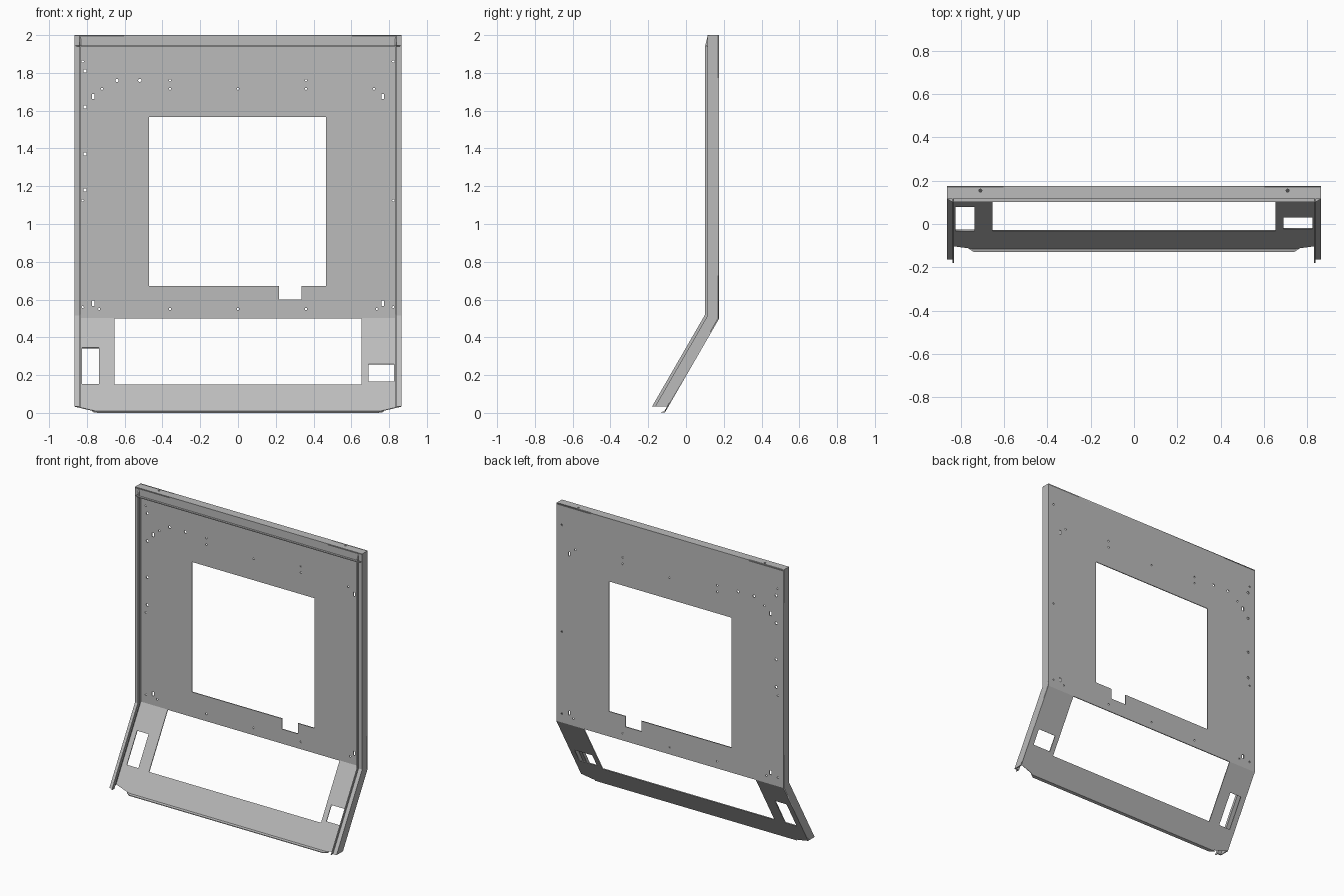
import bpy, bmesh
from math import radians, cos, sin, tan, pi
from mathutils import Vector

cube = bpy.data.objects.get("Cube")
if cube:
    bpy.data.objects.remove(cube, do_unlink=True)

T = 0.006                      # sheet thickness
W, TOP = 0.865, 2.0            # half width, height
BACK, BEND, CUT = 0.176, 0.5, 0.033
TILT = radians(30)             # lean of the lower panel

steel = bpy.data.materials.new("grey sheet metal")
steel.use_nodes = True
grey = (0.5, 0.5, 0.5, 1)
steel.diffuse_color = grey
steel.node_tree.nodes["Principled BSDF"].inputs["Base Color"].default_value = grey


def rect(x0, x1, y0, y1):
    return [(x0, y0), (x1, y0), (x1, y1), (x0, y1)]


def disc(x, y, r, n=10):
    return [(x + r * cos(2 * pi * i / n), y + r * sin(2 * pi * i / n)) for i in range(n)]


def plate(name, outlines, location, tilt):
    """Flat sheet cut from an outline with holes, then turned into place."""
    curve = bpy.data.curves.new(name, "CURVE")
    curve.dimensions = "2D"
    curve.fill_mode = "BOTH"
    curve.extrude = T / 2
    for points in outlines:
        spline = curve.splines.new("POLY")
        spline.points.add(len(points) - 1)
        for p, (x, y) in zip(spline.points, points):
            p.co = (x, y, 0, 1)
        spline.use_cyclic_u = True
    curve.materials.append(steel)
    obj = bpy.data.objects.new(name, curve)
    bpy.context.collection.objects.link(obj)
    obj.location, obj.rotation_euler = location, (tilt, 0, 0)
    bpy.ops.object.select_all(action="DESELECT")
    obj.select_set(True)
    bpy.context.view_layer.objects.active = obj
    bpy.ops.object.convert(target="MESH")


def sweep(name, stations):
    """Solid strip joining matching closed sections."""
    bm = bmesh.new()
    rings = [[bm.verts.new(p) for p in ring] for ring in stations]
    n = len(rings[0])
    for a, b in zip(rings, rings[1:]):
        for i in range(n):
            j = (i + 1) % n
            bm.faces.new((a[i], a[j], b[j], b[i]))
    bm.faces.new(rings[0])
    bm.faces.new(rings[-1])
    bmesh.ops.recalc_face_normals(bm, faces=bm.faces)
    mesh = bpy.data.meshes.new(name)
    bm.to_mesh(mesh)
    bm.free()
    mesh.materials.append(steel)
    obj = bpy.data.objects.new(name, mesh)
    bpy.context.collection.objects.link(obj)


# Upright back panel with window, notch, round holes and slots
window = [(-0.47, 0.672), (0.217, 0.672), (0.217, 0.6), (0.337, 0.6),
          (0.337, 0.672), (0.465, 0.672), (0.465, 1.567), (-0.47, 1.567)]
cuts = [rect(-W, W, BEND, TOP), window]
for side in (-1, 1):
    cuts += [disc(side * 0.822, z, 0.006) for z in (0.56, 1.125, 1.86)]
    cuts += [disc(side * 0.36, z, 0.006) for z in (0.55, 1.715, 1.76)]
    cuts += [disc(side * 0.735, 0.55, 0.006), disc(side * 0.72, 1.715, 0.006)]
    for z in (0.58, 1.675):
        cuts.append(rect(side * 0.766 - 0.007, side * 0.766 + 0.007, z - 0.014, z + 0.014))
cuts += [disc(0, z, 0.006) for z in (0.55, 1.715)]
cuts += [disc(-0.81, z, 0.009) for z in (1.18, 1.37, 1.62, 1.81)]
cuts += [disc(x, 1.76, 0.009) for x in (-0.64, -0.52)]
plate("back_panel", cuts, (0, BACK - T / 2, 0), radians(90))


# Leaning lower panel: a U outline with two switch openings
def slope(points):
    return [(x, (z - BEND) / cos(TILT)) for x, z in points]


LOW = 0.006
u_shape = [(-W, BEND), (-W, CUT), (-0.75, LOW), (0.75, LOW), (W, CUT), (W, BEND),
           (0.655, BEND), (0.655, 0.147), (-0.655, 0.147), (-0.655, BEND)]
normal = Vector((0, -cos(TILT), sin(TILT)))
plate("lower_panel",
      [slope(u_shape), slope(rect(-0.825, -0.737, 0.15, 0.342)),
       slope(rect(0.69, 0.826, 0.163, 0.255))],
      Vector((0, BACK, BEND)) + normal * T / 2, radians(90) - TILT)

# Small lip folded forward along the bottom edge
foot_y = BACK - (BEND - LOW) * tan(TILT)
sweep("bottom_lip", [[(s * 0.77, foot_y, LOW + 0.004), (s * 0.77, foot_y, LOW - 0.002),
                      (s * 0.74, -0.13, 0), (s * 0.74, -0.13, 0.005)] for s in (-1, 1)])

# Folded edge section: (inset from the outer edge, depth forward of the back)
D1, D2 = 0.061, 0.075


def edge_section(inset):
    return [(0, 0), (0, D1), (inset - T, D1), (inset - T, D2), (inset, D2),
            (inset, D1 - T), (T, D1 - T), (T, 0)]


# Side flanges follow the bend and are cut level at the bottom
def side_station(side, where):
    ring = []
    for inset, d in edge_section(0.033):
        y, z = BACK - d, BEND + d * tan(TILT / 2)
        if where == "top":
            z = TOP if d <= D1 and inset < T else TOP - 0.06
            if d <= D1:
                z = TOP - T / 2
        elif where == "bottom":
            y, z = y - (z - CUT) * tan(TILT), CUT
        ring.append((side * (W - inset), y, z))
    return ring


for side, name in ((1, "left_edge"), (-1, "right_edge")):
    sweep(name, [side_station(side, w) for w in ("top", "bend", "bottom")])

# Top flange with two mounting holes
plate("top_flange",
      [rect(-W, W, BACK - D1, BACK)] + [disc(s * 0.71, 0.154, 0.007) for s in (-1, 1)],
      (0, 0, TOP - T / 2), 0)

# Top return lip, folded down and then forward
lip = [(0, D1), (0.06 - T, D1), (0.06 - T, D2), (0.06, D2), (0.06, D1 - T), (0, D1 - T)]
sweep("top_lip", [[(s * (W - (0.028 if d > D1 else 0.001)), BACK - d, TOP - inset)
                   for inset, d in lip] for s in (-1, 1)])
